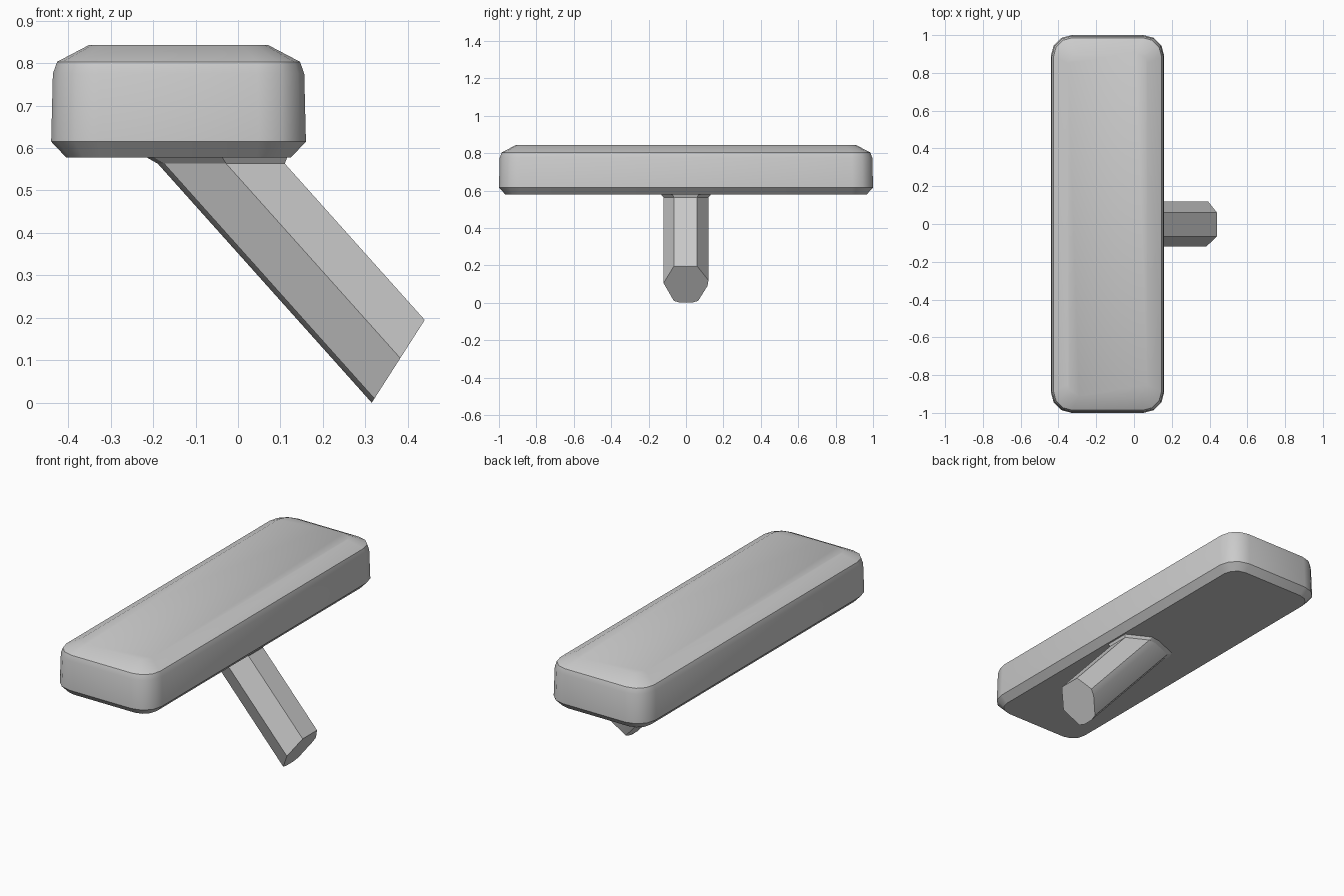
import bpy, bmesh, math
from mathutils import Vector

cube = bpy.data.objects.get("Cube")
if cube:
    bpy.data.objects.remove(cube, do_unlink=True)

grey = bpy.data.materials.new("plain grey")
grey.use_nodes = True
colour = (0.6, 0.6, 0.6, 1)
grey.diffuse_color = colour
grey.node_tree.nodes["Principled BSDF"].inputs["Base Color"].default_value = colour


def loft(name, rings, angle):
    """Skin a stack of matching rings and cap both ends."""
    bm = bmesh.new()
    loops = [[bm.verts.new(p) for p in ring] for ring in rings]
    n = len(loops[0])
    for a, b in zip(loops, loops[1:]):
        for i in range(n):
            j = (i + 1) % n
            bm.faces.new((a[i], a[j], b[j], b[i]))
    bm.faces.new(loops[0])
    bm.faces.new(loops[-1])
    bmesh.ops.recalc_face_normals(bm, faces=bm.faces[:])
    mesh = bpy.data.meshes.new(name)
    bm.to_mesh(mesh)
    bm.free()
    mesh.materials.append(grey)
    obj = bpy.data.objects.new(name, mesh)
    bpy.context.collection.objects.link(obj)
    bpy.ops.object.select_all(action="DESELECT")
    obj.select_set(True)
    bpy.context.view_layer.objects.active = obj
    bpy.ops.object.shade_smooth_by_angle(angle=math.radians(angle))
    return obj


def rounded_rectangle(z, inset, radius, steps=3):
    """Horizontal ring of the head, pulled in by inset."""
    hx, hy = 0.3 - inset - radius, 1 - inset - radius
    ring = []
    for k, (sx, sy) in enumerate(((1, 1), (-1, 1), (-1, -1), (1, -1))):
        for s in range(steps + 1):
            a = math.pi / 2 * (k + s / steps)
            ring.append((-0.14 + sx * hx + radius * math.cos(a),
                         sy * hy + radius * math.sin(a), z))
    return ring


# Long head with a soft rounded top and a narrow lower bevel
profile = [(0.578, 0.035, 0.08), (0.615, 0, 0.11), (0.775, 0.004, 0.11),
           (0.803, 0.014, 0.1), (0.843, 0.09, 0.06)]
loft("head", [rounded_rectangle(*p) for p in profile], 35)

# Leaning eight-sided handle: (y, distance up the slanted end)
section = [(0.06, 0.195), (0.12, 0.12), (0.115, 0.09), (0.065, 0.01), (0.03, 0),
           (-0.03, 0), (-0.065, 0.01), (-0.12, 0.105), (-0.065, 0.195)]
foot = [Vector((0.315 + 0.64 * h, y, h)) for y, h in section]
lean = Vector((-0.895, 0, 1))


def slice_at(z, grow=1.0):
    """Handle cross-section on a level plane, scaled about its middle."""
    ring = [p + lean * (z - p.z) for p in foot]
    mid = sum(ring, Vector()) / len(ring)
    return [Vector((mid.x + (p.x - mid.x) * grow, p.y * grow, z)) for p in ring]


loft("handle", [foot, slice_at(0.565), slice_at(0.6)], 25)

# Shallow flare where the handle meets the head
loft("handle_flare", [slice_at(0.563), slice_at(0.58, 1.12)], 25)
